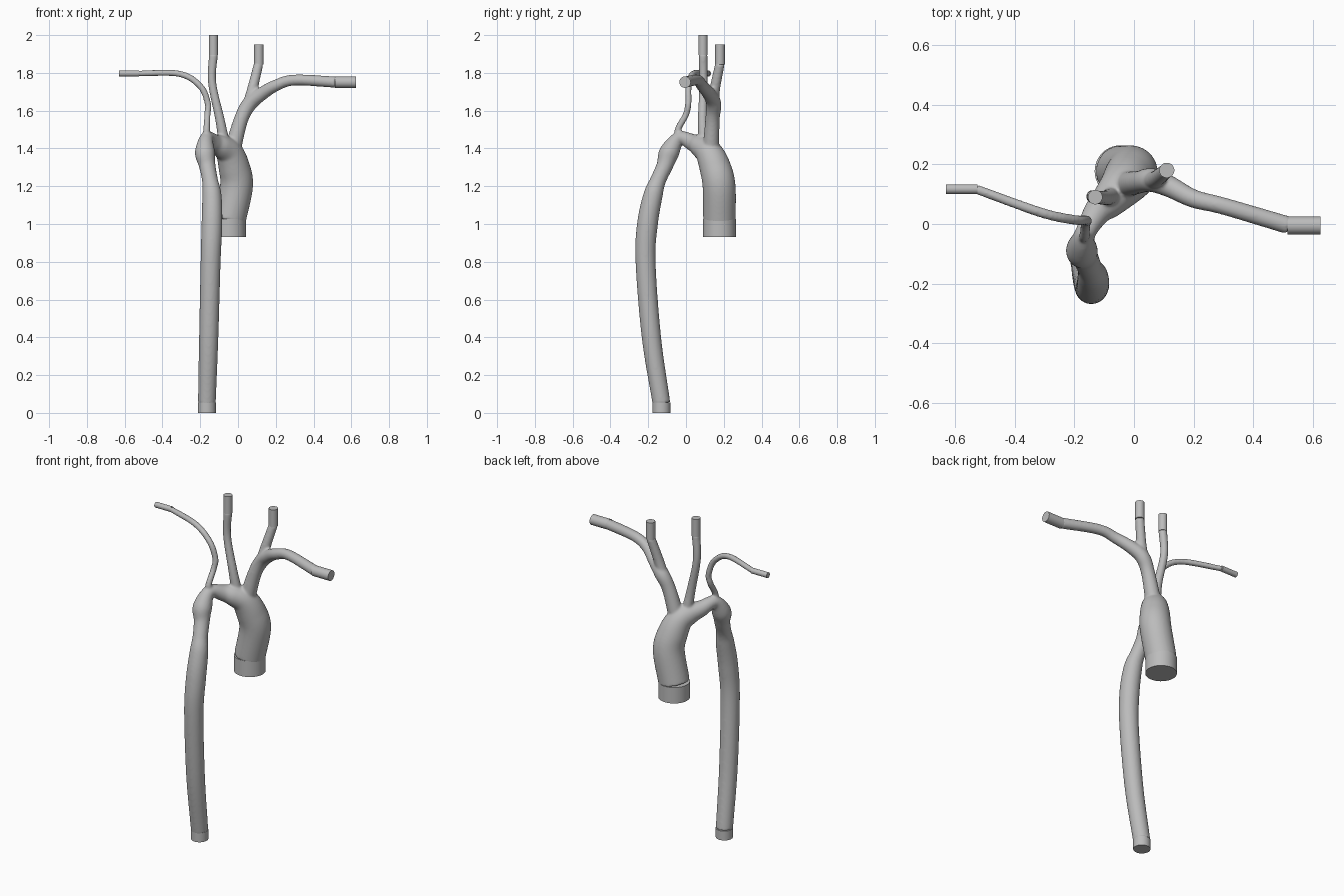
import bpy, bmesh, math
from mathutils import Vector

if "Cube" in bpy.data.objects:
    bpy.data.objects.remove(bpy.data.objects["Cube"])

grey = bpy.data.materials.new("vessel grey")
grey.diffuse_color = (0.5, 0.5, 0.5, 1)
grey.use_nodes = True
grey.node_tree.nodes["Principled BSDF"].inputs["Base Color"].default_value = grey.diffuse_color


def spline(points, steps=10):
    """Catmull-Rom through (x, y, z, radius) points."""
    p = [Vector(q) for q in points]
    p = [2 * p[0] - p[1]] + p + [2 * p[-1] - p[-2]]
    out = []
    for a, b, c, d in zip(p, p[1:], p[2:], p[3:]):
        for i in range(steps):
            t = i / steps
            out.append(0.5 * (2 * b + (c - a) * t + (2 * a - 5 * b + 4 * c - d) * t * t
                              + (3 * b - a - 3 * c + d) * t ** 3))
    return out + [p[-2]]


def tube(bm, samples, sides=36):
    """Sweep a circle of changing radius along the samples and cap both ends."""
    pos = [s.to_3d() for s in samples]
    normal, rings = None, []
    for i, s in enumerate(samples):
        tangent = (pos[min(i + 1, len(pos) - 1)] - pos[max(i - 1, 0)]).normalized()
        if normal is None:
            normal = tangent.orthogonal()
        normal = (normal - tangent * normal.dot(tangent)).normalized()
        side = tangent.cross(normal)
        ring = []
        for k in range(sides):
            a = 2 * math.pi * k / sides
            ring.append(bm.verts.new(pos[i] + s[3] * (math.cos(a) * normal + math.sin(a) * side)))
        rings.append(ring)
    for r, q in zip(rings, rings[1:]):
        for k in range(sides):
            n = (k + 1) % sides
            bm.faces.new((r[k], r[n], q[n], q[k]))
    bm.faces.new(rings[0][::-1])
    bm.faces.new(rings[-1])


def finish(name, bm):
    mesh = bpy.data.meshes.new(name)
    bm.to_mesh(mesh)
    bm.free()
    mesh.materials.append(grey)
    obj = bpy.data.objects.new(name, mesh)
    bpy.context.collection.objects.link(obj)
    bpy.ops.object.select_all(action='DESELECT')
    bpy.context.view_layer.objects.active = obj
    obj.select_set(True)
    bpy.ops.object.shade_smooth_by_angle(angle=math.radians(40))
    return obj


# Rising trunk and arch, narrowing to a neck
arch = [(-.045, .177, 1.02, .086), (-.008, .175, 1.2, .087), (-.02, .154, 1.3, .083),
        (-.045, .122, 1.375, .073), (-.085, .078, 1.41, .06), (-.125, .038, 1.43, .046),
        (-.165, -.035, 1.455, .035)]

# Bulb and long descending trunk
descent = [(-.175, -.088, 1.38, .053), (-.163, -.112, 1.31, .044), (-.148, -.148, 1.23, .042),
           (-.138, -.175, 1.15, .051), (-.138, -.204, 1, .055), (-.145, -.214, .8, .053),
           (-.155, -.183, .4, .051), (-.165, -.13, .05, .047)]

# Branches, each running from inside its parent to its sleeve
right_limb = [(-.035, .13, 1.37, .045), (.015, .14, 1.55, .038), (.06, .147, 1.635, .04),
              (.12, .125, 1.685, .036), (.2, .085, 1.733, .031), (.3, .06, 1.762, .029),
              (.52, -.005, 1.751, .03)]
right_neck = [(.05, .145, 1.62, .03), (.075, .152, 1.71, .028), (.11, .18, 1.85, .025)]
left_neck = [(-.065, .1, 1.38, .033), (-.095, .088, 1.55, .025), (-.137, .092, 1.75, .022),
             (-.13, .09, 1.9, .024)]
left_limb = [(-.165, -.03, 1.45, .024), (-.166, -.042, 1.5, .018), (-.162, 0, 1.58, .017),
             (-.16, .012, 1.64, .017), (-.2, .014, 1.73, .017), (-.31, .038, 1.795, .017),
             (-.53, .117, 1.797, .016)]

# Branching body: overlapping tubes fused and softened at the junctions
bm = bmesh.new()
for path in (arch + descent, right_limb, right_neck, left_neck, left_limb):
    tube(bm, spline(path))
body = finish("branching_vessel", bm)
fuse = body.modifiers.new("fuse", 'REMESH')
fuse.mode = 'VOXEL'
fuse.voxel_size = 0.0065
fuse.use_smooth_shade = True
soften = body.modifiers.new("soften", 'SMOOTH')
soften.factor = 0.5
soften.iterations = 8


def sleeve(name, end, axis, length):
    """Straight flat-ended sleeve that starts just over the vessel end."""
    centre, axis = Vector(end[:3]), Vector(axis)
    radius = end[3] * 1.01
    bm = bmesh.new()
    tube(bm, [Vector((*(centre + axis * d), radius)) for d in (-.006, length)], 40)
    finish(name, bm)


sleeve("rising_trunk_sleeve", arch[0], (0, 0, -1), .09)
sleeve("descending_trunk_sleeve", descent[-1], (0, 0, -1), .05)
sleeve("right_limb_sleeve", right_limb[-1], (1, 0, 0), .106)
sleeve("right_neck_sleeve", right_neck[-1], (0, 0, 1), .1)
sleeve("left_neck_sleeve", left_neck[-1], (0, 0, 1), .1)
sleeve("left_limb_sleeve", left_limb[-1], (-1, 0, 0), .1)
